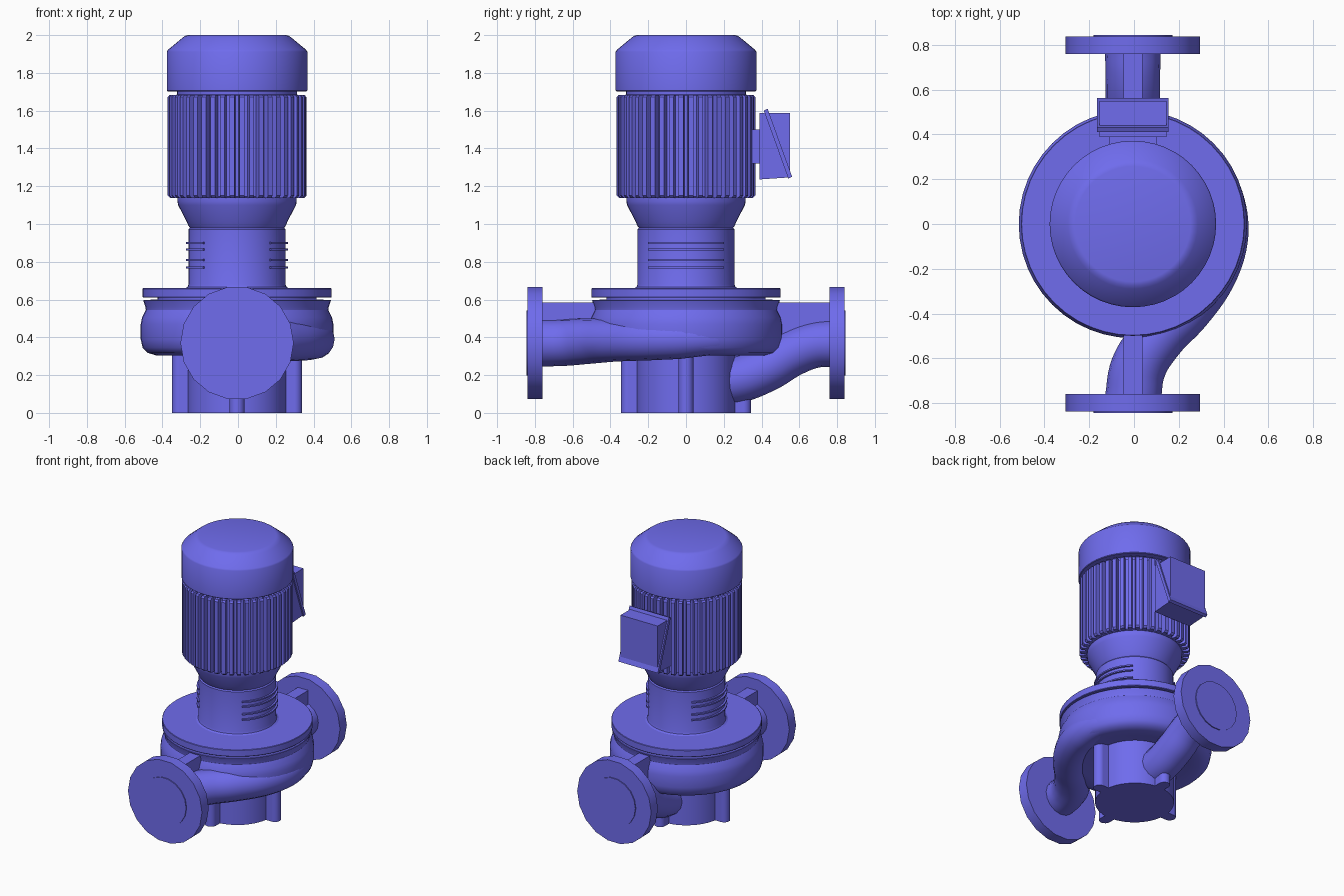
import bpy, bmesh
from math import sin, cos, pi, radians
from mathutils import Matrix

if "Cube" in bpy.data.objects:
    bpy.data.objects.remove(bpy.data.objects["Cube"])

CX = -0.005  # pump axis
mat = bpy.data.materials.new("blue_paint")
mat.diffuse_color = (0.16, 0.15, 0.85, 1)
mat.use_nodes = True
mat.node_tree.nodes["Principled BSDF"].inputs["Base Color"].default_value = mat.diffuse_color


def finish(ob, angle=32):
    ob.data.materials.append(mat)
    bpy.ops.object.select_all(action='DESELECT')
    ob.select_set(True)
    bpy.context.view_layer.objects.active = ob
    if ob.type == 'CURVE':
        bpy.ops.object.convert(target='MESH')
    bpy.ops.object.shade_smooth_by_angle(angle=radians(angle))
    return bpy.context.object


def from_bmesh(name, bm, angle=32):
    bmesh.ops.recalc_face_normals(bm, faces=bm.faces)
    me = bpy.data.meshes.new(name)
    bm.to_mesh(me)
    bm.free()
    ob = bpy.data.objects.new(name, me)
    bpy.context.collection.objects.link(ob)
    return finish(ob, angle)


def lathe(name, profile, n=48, loc=(CX, 0, 0), rot=0, angle=32):
    """Revolve (radius, z) points, capped at both ends."""
    bm = bmesh.new()
    rings = [[bm.verts.new((r * cos(2 * pi * i / n), r * sin(2 * pi * i / n), z))
              for i in range(n)] for r, z in profile]
    for a, b in zip(rings, rings[1:]):
        for i in range(n):
            j = (i + 1) % n
            bm.faces.new((a[i], a[j], b[j], b[i]))
    bm.faces.new(rings[0])
    bm.faces.new(rings[-1])
    bm.transform(Matrix.Translation(loc) @ Matrix.Rotation(rot, 4, 'X'))
    return from_bmesh(name, bm, angle)


def prism(name, yz, half_x):
    """Extrude a side outline (y, z) along x."""
    bm = bmesh.new()
    a, b = [[bm.verts.new((CX + s * half_x, y, z)) for y, z in yz] for s in (-1, 1)]
    bm.faces.new(a)
    bm.faces.new(b)
    for i in range(len(yz)):
        j = (i + 1) % len(yz)
        bm.faces.new((a[i], a[j], b[j], b[i]))
    return from_bmesh(name, bm)


def pipe(name, pts):
    """Smooth tube through (x, y, z, radius) points."""
    cu = bpy.data.curves.new(name, 'CURVE')
    cu.dimensions = '3D'
    cu.bevel_depth = 1.0
    cu.bevel_resolution = 6
    cu.resolution_u = 6
    cu.use_fill_caps = True
    sp = cu.splines.new('BEZIER')
    sp.bezier_points.add(len(pts) - 1)
    for p, (x, y, z, r) in zip(sp.bezier_points, pts):
        p.co = (x + CX, y, z)
        p.radius = r
        p.handle_left_type = p.handle_right_type = 'AUTO'
    ob = bpy.data.objects.new(name, cu)
    bpy.context.collection.objects.link(ob)
    return finish(ob, 40)


# Pedestal with four rounded lugs
lathe("pedestal", [(0.262, 0), (0.262, 0.36)])
for k in range(4):
    a = k * pi / 2
    lathe(f"pedestal_lug_{k}", [(0.04, 0), (0.04, 0.35)], 16,
          (CX + 0.305 * cos(a), 0.305 * sin(a), 0))
    bm = bmesh.new()
    bmesh.ops.create_cube(bm, size=1)
    bm.transform(Matrix.Translation((CX, 0, 0)) @ Matrix.Rotation(a, 4, 'Z')
                 @ Matrix.Translation((0.27, 0, 0.175)) @ Matrix.Diagonal((0.07, 0.08, 0.35, 1)))
    from_bmesh(f"lug_web_{k}", bm)

# Volute casing and cover flange
lathe("volute_casing", [(0.25, 0.33), (0.36, 0.31), (0.43, 0.305), (0.475, 0.318), (0.5, 0.345),
                        (0.51, 0.39), (0.51, 0.47), (0.503, 0.505), (0.483, 0.545),
                        (0.485, 0.56), (0.497, 0.595), (0.495, 0.598), (0.42, 0.6), (0.42, 0.62)])
lathe("cover_flange", [(0.497, 0.61), (0.5, 0.613), (0.5, 0.657), (0.497, 0.66)])

# Discharge pipe swinging off the volute, and suction pipe rising from the pedestal
pipe("discharge_pipe", [(0.33, 0.3, 0.39, 0.06), (0.405, 0.13, 0.39, 0.085), (0.412, -0.04, 0.39, 0.105),
                        (0.365, -0.2, 0.388, 0.11), (0.25, -0.37, 0.385, 0.113), (0.11, -0.51, 0.38, 0.12),
                        (0.025, -0.64, 0.373, 0.124), (0, -0.78, 0.37, 0.125)])
pipe("suction_pipe", [(0, 0.1, 0.165, 0.125), (0, 0.26, 0.175, 0.125), (0, 0.42, 0.235, 0.125),
                      (0, 0.56, 0.315, 0.122), (0, 0.68, 0.36, 0.122), (0, 0.78, 0.37, 0.125)])

# Pipe flanges with raised faces, and stiffening ribs above the pipes
for name, s in (("discharge", -1), ("suction", 1)):
    lathe(name + "_flange", [(0.3, 0.76), (0.3, 0.838), (0.176, 0.838), (0.176, 0.845)],
          18, (CX, 0, 0.37), -s * pi / 2, 20.5)
    prism(name + "_rib", [(s * 0.44, 0.4), (s * 0.77, 0.4), (s * 0.77, 0.585), (s * 0.44, 0.585)], 0.042)

# Lantern and its curved guard slats on both sides
lathe("lantern", [(0.275, 0.66), (0.262, 0.667), (0.257, 0.68), (0.257, 0.972), (0.25, 0.98)])
for side, base in (("right", 0), ("left", pi)):
    for k, z in enumerate((0.77, 0.81, 0.865, 0.9)):
        bm = bmesh.new()
        rows = []
        for i in range(17):
            a = base + radians(-48 + 6 * i)
            rows.append([bm.verts.new((CX + r * cos(a), r * sin(a), z + dz))
                         for r, dz in ((0.24, -.005), (0.27, -.005), (0.27, .005), (0.24, .005))])
        for a, b in zip(rows, rows[1:]):
            for i in range(4):
                bm.faces.new((a[i], a[i - 1], b[i - 1], b[i]))
        bm.faces.new(rows[0])
        bm.faces.new(rows[-1])
        from_bmesh(f"guard_slat_{side}_{k}", bm)

# Motor body
lathe("motor_body", [(0.25, 0.98), (0.257, 0.99), (0.268, 1.015), (0.312, 1.1), (0.316, 1.12), (0.316, 1.14),
                     (0.328, 1.145), (0.328, 1.68), (0.318, 1.685), (0.318, 1.71)])

# Cooling fins, tapered outward with chamfered ends
bm = bmesh.new()
N = 44
for k in range(N):
    rot = Matrix.Translation((CX, 0, 0)) @ Matrix.Rotation(2 * pi * (k + 0.5) / N, 4, 'Z')
    outline = [(0.31, 1.14), (0.355, 1.138), (0.367, 1.15), (0.367, 1.672), (0.357, 1.684), (0.31, 1.684)]
    vs = []
    for s in (-1, 1):
        vs.append([bm.verts.new(rot @ Matrix.Translation(
            (r, s * (0.016 - (r - 0.31) * 0.06), z)).translation) for r, z in outline])
        bm.faces.new(vs[-1])
    for i in range(6):
        bm.faces.new((vs[0][i], vs[0][i - 1], vs[1][i - 1], vs[1][i]))
from_bmesh("cooling_fins", bm, 20)

# Fan cowl
lathe("fan_cowl", [(0.368, 1.702), (0.372, 1.706), (0.372, 1.912), (0.366, 1.922),
                   (0.29, 1.985), (0.275, 1.996), (0.258, 2.0)])

# Terminal box with slanted lid flange
prism("box_neck", [(0.31, 1.32), (0.4, 1.32), (0.4, 1.5), (0.31, 1.5)], 0.105)
prism("terminal_box", [(0.388, 1.236), (0.54, 1.246), (0.55, 1.26), (0.55, 1.588), (0.388, 1.588)], 0.15)
prism("box_lid_flange", [(0.412, 1.6), (0.432, 1.61), (0.562, 1.25), (0.542, 1.24)], 0.16)
